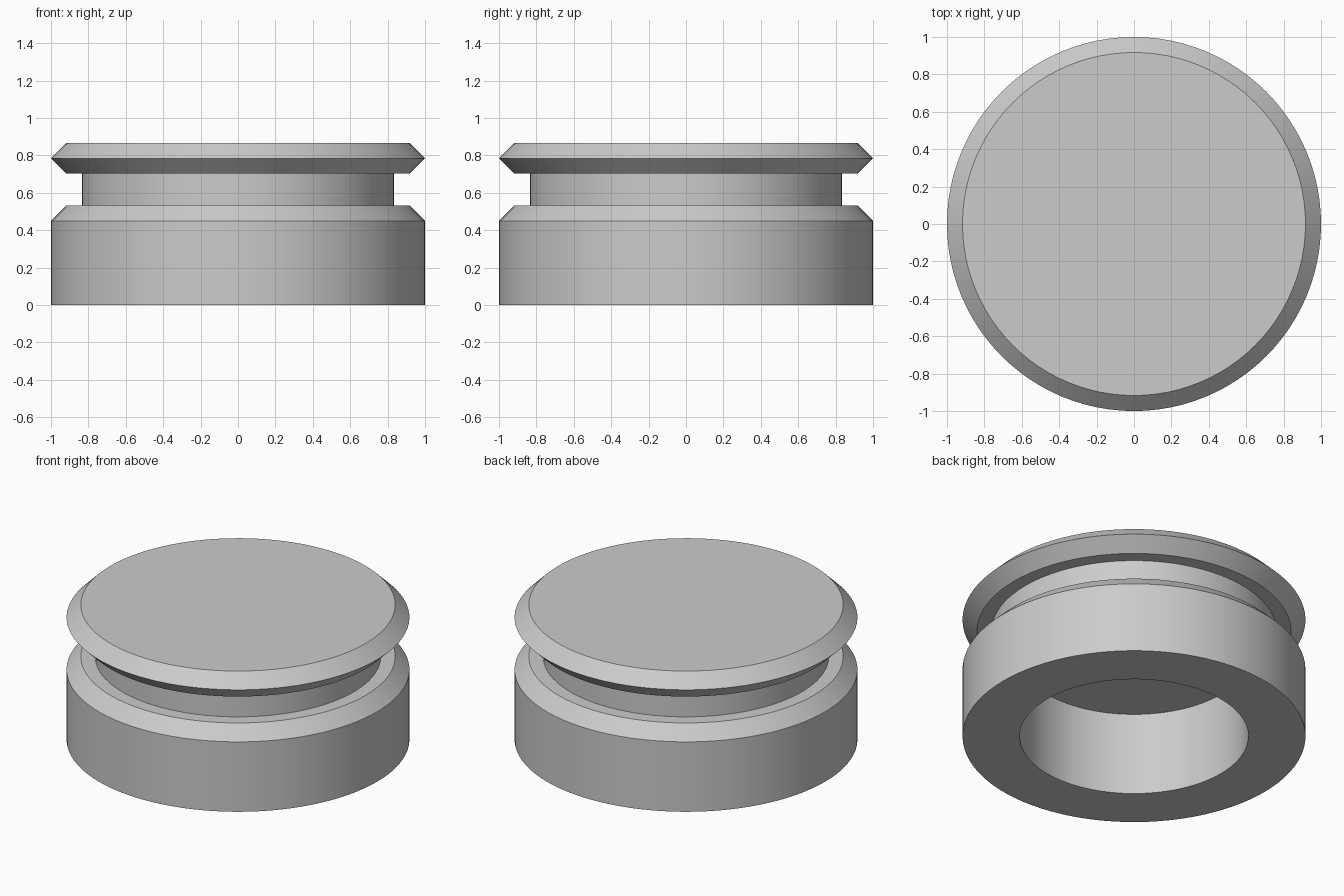
import bpy
import bmesh
import math

cube = bpy.data.objects.get("Cube")
if cube:
    bpy.data.objects.remove(cube, do_unlink=True)

SEGMENTS = 96

# Plain grey material
grey = bpy.data.materials.new("plain_grey")
grey.use_nodes = True
colour = (0.6, 0.6, 0.6, 1)
grey.diffuse_color = colour
grey.node_tree.nodes["Principled BSDF"].inputs["Base Color"].default_value = colour


def turned_part(name, profile):
    """Spin a (radius, height) profile about z into a smooth solid."""
    bm = bmesh.new()
    verts = [bm.verts.new((r, 0, z)) for r, z in profile]
    edges = [bm.edges.new(pair) for pair in zip(verts, verts[1:])]
    bmesh.ops.spin(bm, geom=verts + edges, cent=(0, 0, 0), axis=(0, 0, 1),
                   angle=math.tau, steps=SEGMENTS, use_merge=False)
    bmesh.ops.remove_doubles(bm, verts=bm.verts, dist=0.0001)
    # Flat discs close the two open ends
    bmesh.ops.holes_fill(bm, edges=[e for e in bm.edges if e.is_boundary], sides=0)
    bmesh.ops.recalc_face_normals(bm, faces=bm.faces)
    mesh = bpy.data.meshes.new(name)
    bm.to_mesh(mesh)
    bm.free()
    mesh.materials.append(grey)
    obj = bpy.data.objects.new(name, mesh)
    bpy.context.collection.objects.link(obj)
    bpy.ops.object.select_all(action="DESELECT")
    obj.select_set(True)
    bpy.context.view_layer.objects.active = obj
    bpy.ops.object.shade_smooth_by_angle(angle=math.radians(30))
    return obj


# Blind bore, chamfered base, narrow neck and double-chamfered cap
bore = [(0.667, 0.533), (0.667, 0)]
base = [(1, 0), (1, 0.45), (0.917, 0.533)]
neck = [(0.833, 0.533), (0.833, 0.703)]
cap = [(0.917, 0.703), (1, 0.785), (0.917, 0.867)]
turned_part("grooved_knob", bore + base + neck + cap)
